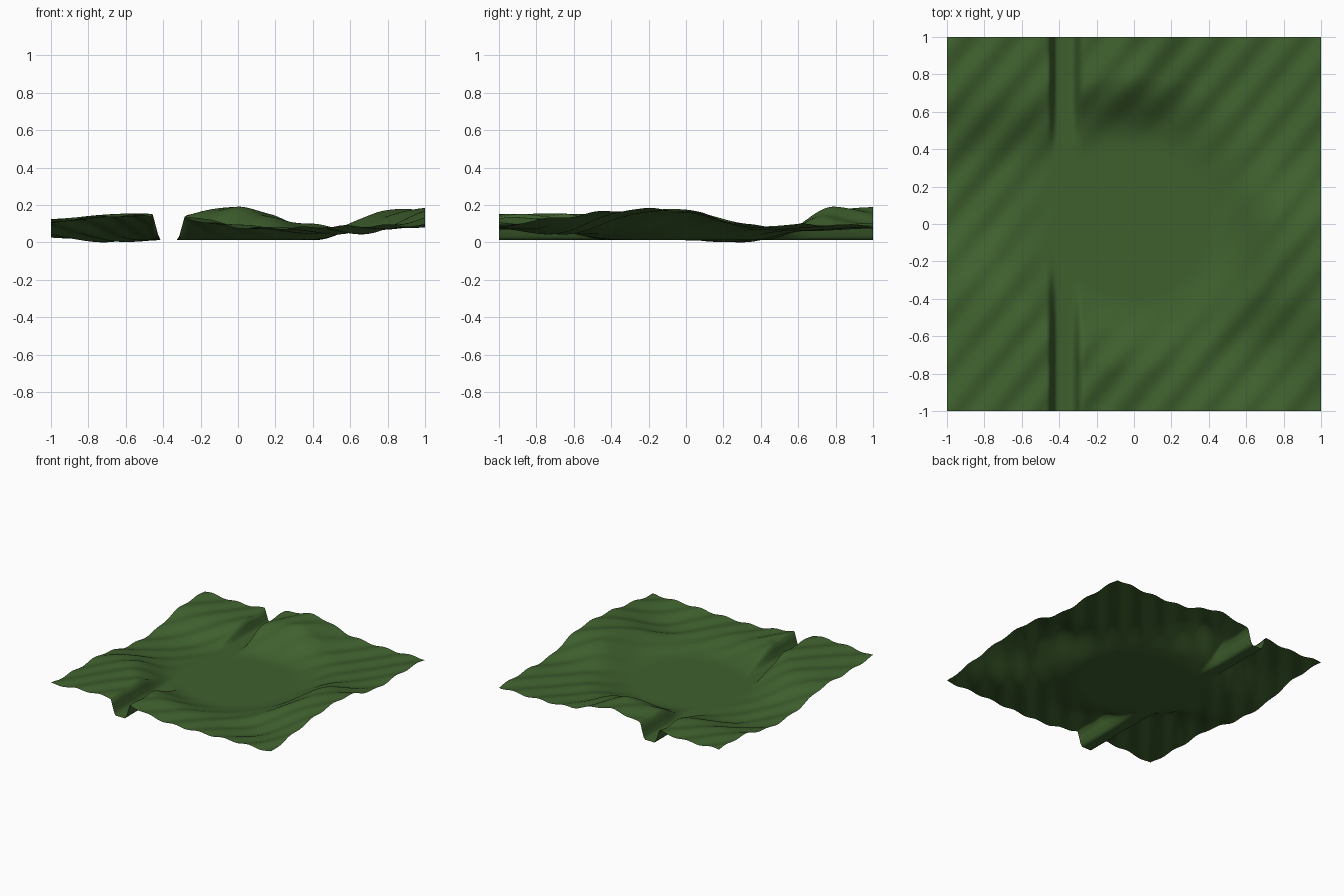
import bpy
import bmesh
import math

cube = bpy.data.objects.get("Cube")
if cube:
    bpy.data.objects.remove(cube, do_unlink=True)

# Broad relief in thousandths: rows run front to back, columns run along x
RELIEF = [
    [128, 152, 145, 92, 88, 98, 100],
    [118, 155, 150, 105, 75, 60, 145],
    [118, 140, 120, 90, 90, 140, 182],
    [55, 38, 20, 60, 90, 165, 180],
    [48, 18, 35, 70, 80, 90, 102],
    [115, 105, 130, 185, 90, 80, 104],
    [122, 113, 140, 192, 112, 93, 98],
]
CELLS = len(RELIEF) - 1
STEPS = 140

# Channel: centre line, half width of the floor, width of each bank, floor height
CENTRE, HALF, BANK, FLOOR = -0.37, 0.05, 0.036, 0.022
# Level clearing in the middle: radius of the flat part and of its outer rim
INNER, OUTER = 0.4, 0.8


def spline(values, t):
    """Smooth curve through evenly spaced values, t from 0 to 1."""
    t *= CELLS
    i = min(int(t), CELLS - 1)
    f = t - i
    b, c = values[i], values[i + 1]
    a = values[i - 1] if i > 0 else 2 * b - c
    d = values[i + 2] if i + 2 <= CELLS else 2 * c - b
    return b + 0.5 * f * (c - a + f * (2 * a - 5 * b + 4 * c - d
                                       + f * (3 * (b - c) + d - a)))


def ramp(value, low, high):
    """Clamped rise from 0 at low to 1 at high."""
    return max(0.0, min(1.0, (value - low) / (high - low)))


def height(x, y):
    u, v = (x + 1) / 2, (y + 1) / 2
    land = spline([spline(row, u) for row in RELIEF], v) / 1000
    # Diagonal wind ripples
    land += 0.007 * math.sin(28 * x - 23 * y + 0.36)
    # Flatten towards the clearing
    rim = ramp(math.hypot(x, y), INNER, OUTER)
    rim *= rim * (3 - 2 * rim)
    # Straight channel with steep banks and a level floor
    bank = ramp(abs(x - CENTRE), HALF, HALF + BANK)
    return FLOOR + (land - FLOOR) * rim * bank


# Grass material
grass = bpy.data.materials.new("grass green")
green = (0.049, 0.117, 0.027, 1)
grass.use_nodes = True
grass.diffuse_color = green
shader = next(n for n in grass.node_tree.nodes if n.type == 'BSDF_PRINCIPLED')
shader.inputs["Base Color"].default_value = green
shader.inputs["Roughness"].default_value = 0.9

# Ground sheet
bm = bmesh.new()
bmesh.ops.create_grid(bm, x_segments=STEPS, y_segments=STEPS, size=1)
for vert in bm.verts:
    vert.co.z = height(vert.co.x, vert.co.y)
lowest = min(vert.co.z for vert in bm.verts)
for vert in bm.verts:
    vert.co.z -= lowest
mesh = bpy.data.meshes.new("terrain")
bm.to_mesh(mesh)
bm.free()
mesh.materials.append(grass)
terrain = bpy.data.objects.new("terrain", mesh)
bpy.context.collection.objects.link(terrain)

bpy.ops.object.select_all(action='DESELECT')
terrain.select_set(True)
bpy.context.view_layer.objects.active = terrain
bpy.ops.object.shade_smooth_by_angle(angle=math.radians(85))
